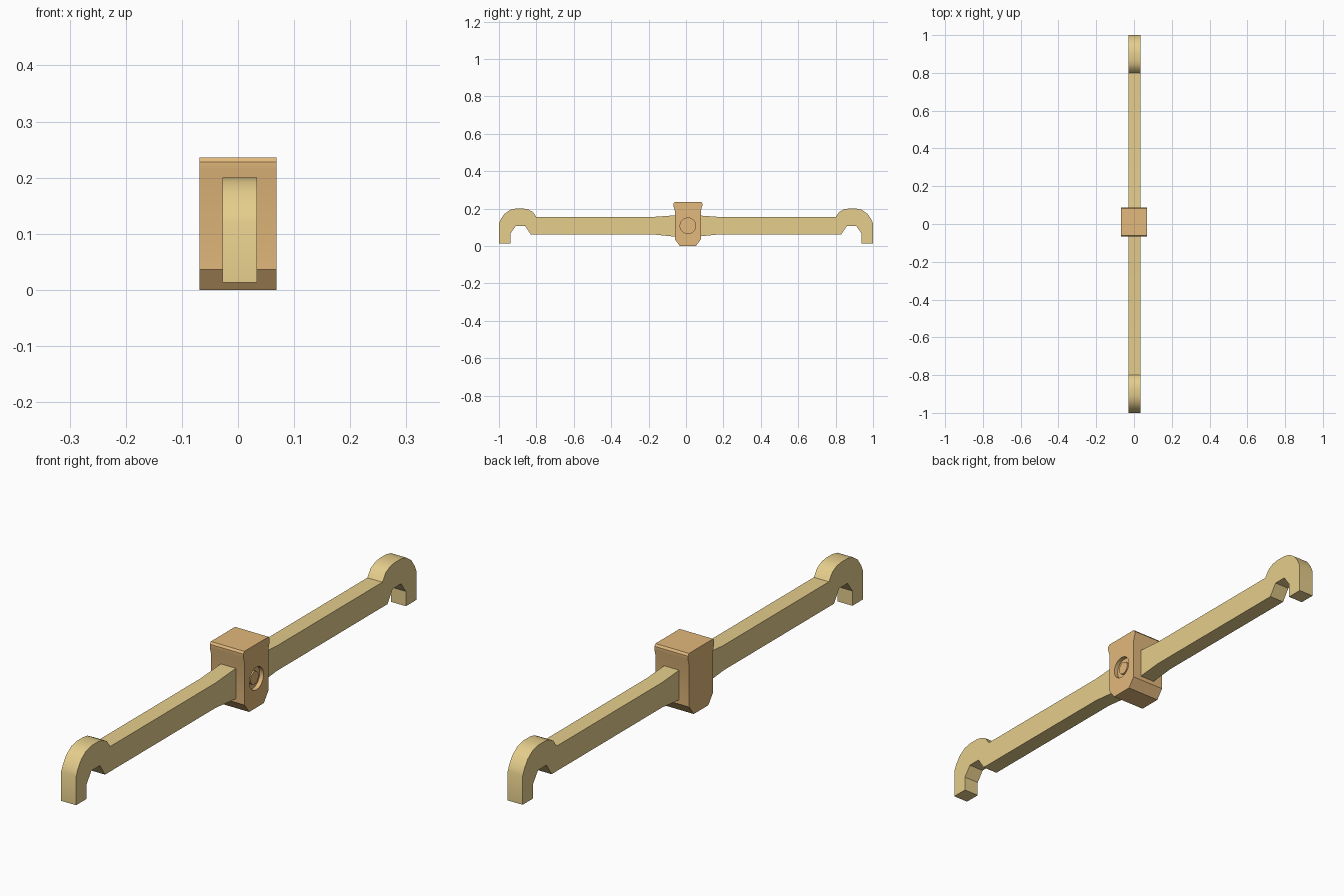
import bpy, bmesh, math
from mathutils import Matrix

if "Cube" in bpy.data.objects:
    bpy.data.objects.remove(bpy.data.objects["Cube"])


def material(name, rgb):
    m = bpy.data.materials.new(name)
    m.diffuse_color = (*rgb, 1)
    m.use_nodes = True
    m.node_tree.nodes["Principled BSDF"].inputs["Base Color"].default_value = m.diffuse_color
    return m


def link(name, bm, mat):
    bmesh.ops.recalc_face_normals(bm, faces=bm.faces)
    me = bpy.data.meshes.new(name)
    bm.to_mesh(me)
    bm.free()
    me.materials.append(mat)
    ob = bpy.data.objects.new(name, me)
    bpy.context.collection.objects.link(ob)
    return ob


def extrude_profile(name, pts, x0, x1, mat):
    """Extrude a closed (y, z) outline along x."""
    bm = bmesh.new()
    face = bm.faces.new([bm.verts.new((x0, y, z)) for y, z in pts])
    new = bmesh.ops.extrude_face_region(bm, geom=[face])["geom"]
    verts = [v for v in new if isinstance(v, bmesh.types.BMVert)]
    bmesh.ops.translate(bm, verts=verts, vec=(x1 - x0, 0, 0))
    return link(name, bm, mat)


def disc(name, radius, x0, x1, mat, sides=20):
    """Cylinder along x, centred on the pivot."""
    bm = bmesh.new()
    place = Matrix.Translation(((x0 + x1) / 2, 0.01, 0.108)) @ Matrix.Rotation(math.pi / 2, 4, 'Y')
    bmesh.ops.create_cone(bm, cap_ends=True, segments=sides, radius1=radius,
                          radius2=radius, depth=x1 - x0, matrix=place)
    return link(name, bm, mat)


def smooth(ob, angle):
    bpy.ops.object.select_all(action='DESELECT')
    ob.select_set(True)
    bpy.context.view_layer.objects.active = ob
    bpy.ops.object.shade_smooth_by_angle(angle=math.radians(angle))


brass = material("brass", (0.78, 0.61, 0.26))
bronze = material("bronze", (0.76, 0.48, 0.20))

# Hooked bar: half outlines of top and underside, mirrored across y = 0
top = [(0.07, 0.163), (0.18, 0.155), (0.80, 0.155), (0.82, 0.183), (0.845, 0.196),
       (0.87, 0.2), (0.91, 0.2), (0.94, 0.193), (0.97, 0.172), (0.99, 0.143), (1.0, 0.12)]
under = [(1.0, 0.013), (0.938, 0.013), (0.938, 0.068), (0.91, 0.107), (0.86, 0.107),
         (0.83, 0.062), (0.18, 0.062), (0.07, 0.051)]
half = top + under
bar = extrude_profile("hooked_bar", half + [(-y, z) for y, z in reversed(half)],
                      -0.028, 0.034, brass)
smooth(bar, 35)

# Centre block with flared, chamfered top and tapered foot
side = [(0.043, 0), (0.07, 0.036), (0.07, 0.19), (0.077, 0.215), (0.077, 0.228), (0.071, 0.236)]
block = extrude_profile("centre_block", [(0.01 + w, z) for w, z in side]
                        + [(0.01 - w, z) for w, z in reversed(side)], -0.069, 0.069, bronze)

# Round recess in the right face of the block
cutter = disc("recess_cutter", 0.042, 0.053, 0.09, bronze)
cutter.hide_render = True
cut = block.modifiers.new("recess", 'BOOLEAN')
cut.operation, cut.solver, cut.object = 'DIFFERENCE', 'EXACT', cutter
bpy.context.view_layer.objects.active = block
bpy.ops.object.modifier_apply(modifier=cut.name)
bpy.data.objects.remove(cutter)
smooth(block, 25)

# Pivot pin inside the recess
smooth(disc("pivot_pin", 0.024, 0.05, 0.061, bronze), 30)
